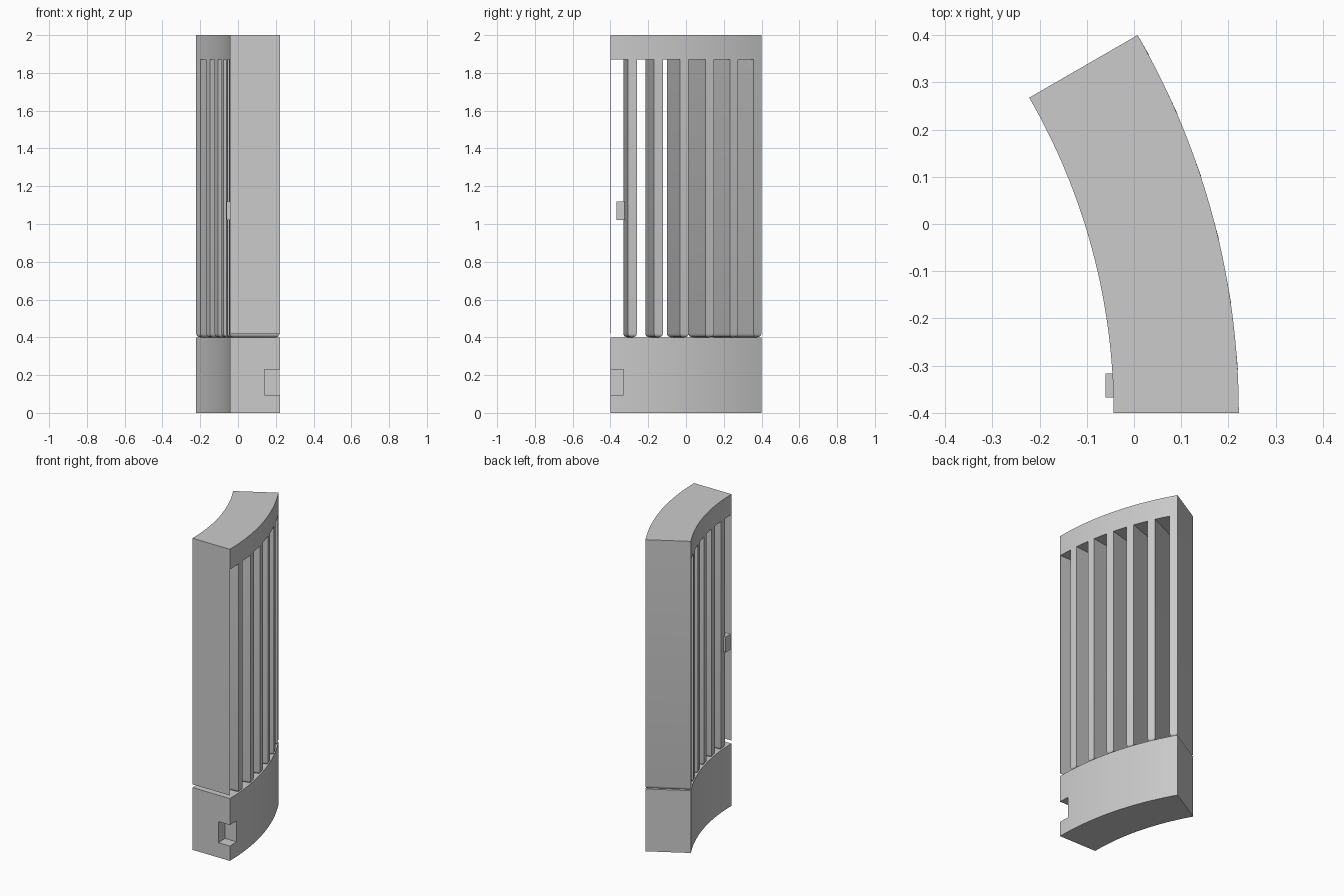
import bpy
import bmesh
import math
from mathutils import Matrix, Vector

if "Cube" in bpy.data.objects:
    bpy.data.objects.remove(bpy.data.objects["Cube"], do_unlink=True)

# Main dimensions: a 30 degree ring segment around a vertical axis
R_IN, R_OUT = 1.335, 1.6
ARC = math.radians(30)
FIN_COUNT = 6
FIN_THICK = 0.048
ROUND = 0.02
BASE_TOP, CAP_BOTTOM, TOP = 0.4, 1.87, 2.0
AXIS = Vector((-(R_OUT + R_IN * math.cos(ARC)) / 2, -0.4, 0))

grey = bpy.data.materials.new("light_grey")
grey.use_nodes = True
colour = (0.6, 0.6, 0.6, 1)
grey.diffuse_color = colour
grey.node_tree.nodes["Principled BSDF"].inputs["Base Color"].default_value = colour


def finish(bm, name):
    bmesh.ops.recalc_face_normals(bm, faces=bm.faces)
    mesh = bpy.data.meshes.new(name)
    bm.to_mesh(mesh)
    bm.free()
    mesh.materials.append(grey)
    ob = bpy.data.objects.new(name, mesh)
    bpy.context.collection.objects.link(ob)
    return ob


def smooth(ob):
    bpy.ops.object.select_all(action="DESELECT")
    ob.select_set(True)
    bpy.context.view_layer.objects.active = ob
    bpy.ops.object.shade_smooth_by_angle(angle=math.radians(30))


def box_mesh(lo, hi):
    bm = bmesh.new()
    bmesh.ops.create_cube(bm, size=1)
    lo, hi = Vector(lo), Vector(hi)
    for v in bm.verts:
        v.co = (lo + hi) / 2 + v.co * (hi - lo)
    return bm


def ring_segment(name, z0, z1, steps=32):
    bm = bmesh.new()
    angles = [ARC * i / steps for i in range(steps + 1)]
    outline = [(R_OUT, a) for a in angles] + [(R_IN, a) for a in reversed(angles)]
    verts = [bm.verts.new(AXIS + Vector((r * math.cos(a), r * math.sin(a), z0)))
             for r, a in outline]
    face = bm.faces.new(verts)
    side = bmesh.ops.extrude_face_region(bm, geom=[face])
    top = [g for g in side["geom"] if isinstance(g, bmesh.types.BMVert)]
    bmesh.ops.translate(bm, verts=top, vec=(0, 0, z1 - z0))
    return finish(bm, name)


# Cap and base blocks
smooth(ring_segment("top_cap", CAP_BOTTOM, TOP))
base = ring_segment("base", 0, BASE_TOP)

# Corner socket cut into the base
cutter = finish(box_mesh((0.14, -0.5, 0.095), (0.3, -0.33, 0.23)), "socket_cutter")
cutter.hide_render = True
cut = base.modifiers.new("socket", "BOOLEAN")
cut.operation = "DIFFERENCE"
cut.solver = "EXACT"
cut.object = cutter
bpy.context.view_layer.objects.active = base
bpy.ops.object.modifier_apply(modifier=cut.name)
bpy.data.objects.remove(cutter, do_unlink=True)
smooth(base)

# Fins: upright boards with rounded lower edges, rear faces on radial planes
for k in range(1, FIN_COUNT + 1):
    bm = box_mesh((R_IN, -FIN_THICK, BASE_TOP), (R_OUT, 0, CAP_BOTTOM))
    lower = [e for e in bm.edges if all(v.co.z < BASE_TOP + 0.01 for v in e.verts)]
    bmesh.ops.bevel(bm, geom=lower, offset=ROUND, segments=4, profile=0.5,
                    affect="EDGES")
    turn = Matrix.Translation(AXIS) @ Matrix.Rotation(ARC * k / FIN_COUNT, 4, "Z")
    bm.transform(turn)
    smooth(finish(bm, f"fin_{k}"))

# Paper-thin front wall closing the first slot
finish(box_mesh((AXIS.x + R_IN, AXIS.y, BASE_TOP + ROUND),
                (AXIS.x + R_OUT, AXIS.y + 0.002, CAP_BOTTOM)), "front_wall")

# Small locating peg on the inner side of the first fin
finish(box_mesh((-0.06, -0.367, 1.02), (0.02, -0.317, 1.12)), "peg")
